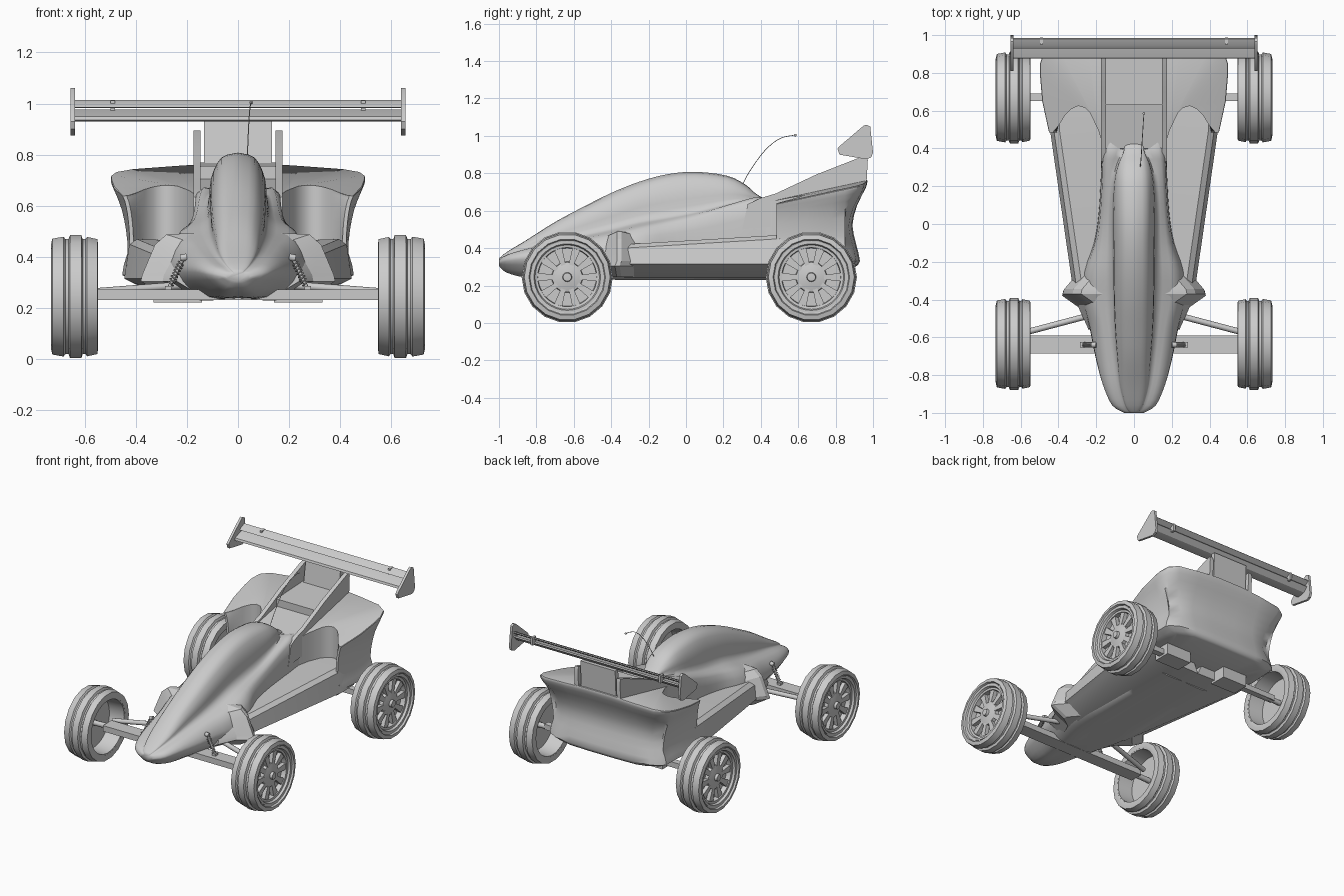
import bpy, bmesh
from math import sin, cos, pi, radians
from mathutils import Vector

if "Cube" in bpy.data.objects:
    bpy.data.objects.remove(bpy.data.objects["Cube"])


def finish(name, bm, mirror=False, angle=30):
    bmesh.ops.remove_doubles(bm, verts=bm.verts, dist=1e-5)
    bmesh.ops.recalc_face_normals(bm, faces=bm.faces)
    me = bpy.data.meshes.new(name)
    bm.to_mesh(me)
    bm.free()
    ob = bpy.data.objects.new(name, me)
    bpy.context.collection.objects.link(ob)
    shade(ob, angle)
    if mirror:
        ob.modifiers.new("Mirror", 'MIRROR').use_mirror_merge = False
    return ob


def shade(ob, angle):
    bpy.ops.object.select_all(action='DESELECT')
    ob.select_set(True)
    bpy.context.view_layer.objects.active = ob
    bpy.ops.object.shade_smooth_by_angle(angle=radians(angle))


def spline(rows, n):
    """Catmull-Rom through equal-length rows of numbers."""
    out = []
    for i in range(len(rows) - 1):
        a, b, c, d = (rows[min(max(i + k, 0), len(rows) - 1)] for k in (-1, 0, 1, 2))
        for s in range(n):
            t = s / n
            out.append([.5 * (2*q + (r - p)*t + (2*p - 5*q + 4*r - u)*t*t + (3*q - p - 3*r + u)*t**3)
                        for p, q, r, u in zip(a, b, c, d)])
    return out + [list(rows[-1])]


def add_loft(bm, rings, caps=True):
    vs = [[bm.verts.new(p) for p in r] for r in rings]
    n = len(vs[0])
    for a, b in zip(vs, vs[1:]):
        for i in range(n):
            j = (i + 1) % n
            bm.faces.new((a[i], a[j], b[j], b[i]))
    if caps:
        bm.faces.new(vs[0])
        bm.faces.new(vs[-1])
    return vs


def loft(name, rings, mirror=False, angle=30):
    bm = bmesh.new()
    add_loft(bm, rings)
    return finish(name, bm, mirror, angle)


def prism(name, yz, x0, x1, mirror=False):
    return loft(name, [[(x, y, z) for y, z in yz] for x in (x0, x1)], mirror)


def box(name, lo, hi, mirror=False):
    (x0, y0, z0), (x1, y1, z1) = lo, hi
    return prism(name, [(y0, z0), (y1, z0), (y1, z1), (y0, z1)], x0, x1, mirror)


def tube(name, pts, r, mirror=False, res=2):
    cu = bpy.data.curves.new(name, 'CURVE')
    cu.dimensions = '3D'
    cu.bevel_depth, cu.bevel_resolution, cu.use_fill_caps = r, res, True
    sp = cu.splines.new('POLY')
    sp.points.add(len(pts) - 1)
    for p, co in zip(sp.points, pts):
        p.co = (*co, 1)
    ob = bpy.data.objects.new(name, cu)
    bpy.context.collection.objects.link(ob)
    bpy.ops.object.select_all(action='DESELECT')
    ob.select_set(True)
    bpy.context.view_layer.objects.active = ob
    bpy.ops.object.convert(target='MESH')
    ob = bpy.context.view_layer.objects.active
    shade(ob, 50)
    if mirror:
        ob.modifiers.new("Mirror", 'MIRROR').use_mirror_merge = False
    return ob


# Fuselage with canopy: y, belly z, belly w, side w, side z, shoulder w, shoulder z, canopy w, top z
stations = [
    (-1.0, .305, .02, .05, .32, .04, .335, .02, .345), (-.96, .27, .05, .115, .33, .095, .36, .05, .378),
    (-.85, .245, .08, .165, .34, .135, .39, .08, .445), (-.7, .24, .11, .205, .34, .165, .415, .097, .54),
    (-.55, .235, .14, .235, .34, .19, .44, .11, .62), (-.4, .235, .18, .27, .34, .225, .465, .117, .695),
    (-.25, .235, .2, .27, .36, .225, .50, .12, .755), (-.1, .235, .2, .215, .36, .195, .525, .12, .795),
    (.05, .235, .2, .19, .36, .178, .555, .12, .808), (.22, .235, .2, .18, .36, .168, .605, .112, .787),
    (.32, .235, .2, .175, .36, .165, .635, .09, .738), (.39, .235, .2, .17, .36, .16, .65, .06, .68),
    (.5, .235, .2, .165, .36, .155, .63, .05, .635)]
rings = []
for y, zb, wb, w, ze, ws, zs, wc, zt in spline(stations, 3):
    h = zt - zs
    half = spline([(0, zb), (wb, zb + .005), (w, ze), (ws, zs), (wc, zs + .17*h),
                   (wc*.88, zs + .6*h), (wc*.55, zs + .92*h), (0, zt)], 3)
    rings.append([(x, y, z) for x, z in half] + [(-x, y, z) for x, z in half[-2:0:-1]])
loft("fuselage", rings, angle=60)

# Flared front fairings
loft("front_fairing", [[(.1, y, .25), (x - .1, y, .245), (x, y - .01, .305), (x - .005, y, .33),
                        (x - .055, y, zt - .04), (x - .1, y, zt), (.1, y, zt + .01)]
                       for y, x, zt in [(-.55, .24, .40), (-.43, .295, .46), (-.37, .38, .488),
                                        (-.345, .375, .488), (-.27, .31, .47)]], True, 18)

# Side pods and belly
loft("side_pod", [[(0, y, .235), (xb, y, .24), (xo - .03, y, .30), (xo, y, .315), (xo - .02, y, zl),
                   (xo - .05, y, zl + .02), (.1, y, zl + .01)]
                  for y, xb, xo, zl in [(-.33, .2, .325, .40), (.5, .28, .445, .45), (.64, .28, .44, .45)]], True)

# Rear bodywork: plan outlines stacked upward, with arched intakes at the front
levels = [(.30, .39, .36, .90), (.33, .44, .445, .925), (.42, .425, .42, .905), (.52, .425, .43, .885),
          (.62, .432, .455, .91), (.70, .442, .488, .955), (.735, .45, .497, .965), (.742, .445, .49, .96)]
rings = []
for z, xf, xr, yb in spline(levels, 2):
    half = [(.10, .42), (.165, .42), (.19, .5), (.225, .58), (.26, .615), (.295, .625), (.33, .61), (.365, .575),
            (.40, .52), (xf - .015, .485), (xf, .485), (xf*.45 + xr*.55 + .01, .65), (xr, .78), (xr, .85),
            (xr - .02, yb - .05), (xr - .08, yb - .015), (.25, yb), (.1, yb + .005)]
    t = (z - .3) / .44
    p = [(x, y, z - max(0, .95 - y)*.22*t*t + .03*t*t*max(0, 1 - x/.45)) for x, y in half]
    rings.append(p + [(-x, y, q) for x, y, q in reversed(p)])
bm = bmesh.new()
vs = add_loft(bm, rings, caps=False)
for r in (vs[0], vs[-1]):       # strip caps that follow the arched outline
    bm.faces.new((r[0], r[17], r[18], r[35]))
    for i in range(8):
        for q in ((i, i + 1, 16 - i, 17 - i), (35 - i, 34 - i, 19 + i, 18 + i)):
            bm.faces.new([r[k] for k in q])
finish("rear_bodywork", bm, angle=40)

# Rear deck, fins and wing pylon
prism("rear_deck", [(.34, .58), (.4, .66), (.63, .705), (.63, .755), (.955, .77), (.9, .70), (.87, .58)], -.15, .15)
prism("rear_fin", [(.3, .5), (.33, .635), (.40, .668), (.48, .692), (.7, .795), (.93, .885), (.965, .895),
                   (.972, .87), (.965, .745), (.9, .70), (.86, .55)], .147, .175, True)
prism("wing_pylon", [(.90, .72), (.955, .74), (.965, .94), (.935, .94)], -.133, .133)

# Rear wing
prism("wing_main", [(.875, .935), (.89, .93), (.94, .94), (.97, .97), (.965, .977), (.92, .965), (.88, .95)], -.64, .64)
prism("wing_flap", [(.93, .985), (.95, .983), (.985, 1.008), (.98, 1.013), (.945, .998)], -.64, .64)
prism("wing_endplate", [(.81, .93), (.82, .90), (.965, .875), (.99, .885), (1.0, .91), (.985, 1.05),
                        (.965, 1.06), (.95, 1.055), (.815, .94)], .638, .655, True)
box("wing_bracket", (.482, .95, .96), (.498, .988, 1.012), True)

# Antenna
path = spline([(.033, .30, .735), (.037, .34, .81), (.042, .42, .92), (.047, .50, .985), (.052, .58, 1.004)], 4)
tube("antenna", path, .002, res=1)
bm = bmesh.new()
bmesh.ops.create_icosphere(bm, subdivisions=2, radius=.007)
bmesh.ops.translate(bm, verts=bm.verts, vec=(.052, .585, 1.004))
finish("antenna_tip", bm)

# Suspension
box("front_axle_beam", (-.555, -.685, .232), (.555, -.59, .272))
tube("front_arm", [(.56, -.57, .262), (.2, -.475, .29)], .016, True)
box("rear_axle_beam", (.15, .65, .235), (.6, .692, .272), True)
box("rear_mount", (.14, .61, .222), (.33, .73, .315), True)
a, b = Vector((.272, -.64, .275)), Vector((.212, -.64, .40))
d = (b - a).normalized()
u, v = Vector((0, 1, 0)), d.cross(Vector((0, 1, 0)))
tube("damper_rod", [a, b], .007, True)
coil = [a.lerp(b, .12 + .72*i/80) + .012*(u*cos(i*pi/5) + v*sin(i*pi/5)) for i in range(81)]
tube("damper_spring", coil, .003, True, 1)
tube("damper_top", [(.20, -.64, .40), (.225, -.64, .395)], .014, True)
box("damper_foot", (.26, -.655, .255), (.285, -.625, .287), True)

# Wheels: lathed tyre, rim, hub and radial spokes
tyre = [(.55, .188), (.547, .205), (.55, .228), (.59, .237), (.597, .228), (.607, .228), (.613, .244), (.657, .244),
        (.663, .228), (.675, .228), (.682, .238), (.726, .230), (.732, .205), (.72, .2), (.716, .188), (.55, .188)]
rim = [(.55, .192), (.552, .18), (.66, .172), (.66, .0), (.672, .0), (.672, .155), (.705, .158), (.707, .172),
       (.722, .178), (.722, .192), (.55, .192)]
hub = [(.66, .0), (.66, .085), (.695, .08), (.7, .06), (.705, .025), (.722, .022), (.724, .0)]
for pos, cy in (("front", -.635), ("rear", .67)):
    for part, prof, seg in (("tyre", tyre, 18), ("rim", rim, 36), ("hub", hub, 24)):
        bm = bmesh.new()
        add_loft(bm, [[(x, cy + r*cos(2*pi*k/seg), .245 + r*sin(2*pi*k/seg)) for k in range(seg)]
                      for x, r in prof], caps=False)
        bmesh.ops.dissolve_degenerate(bm, dist=1e-5, edges=bm.edges)
        finish(f"{pos}_{part}", bm, True, 25)
    bm = bmesh.new()
    for k in range(10):
        c, s = cos(2*pi*k/10), sin(2*pi*k/10)
        q = [(.06, -.012), (.165, -.023), (.165, .023), (.06, .012)]
        add_loft(bm, [[(x, cy + r*c - t*s, .245 + r*s + t*c) for r, t in q] for x in (.665, .698)])
    finish(f"{pos}_spokes", bm, True)
    tube(f"{pos}_stub_axle", [(.5, cy, .25), (.67, cy, .246)], .018, True)
